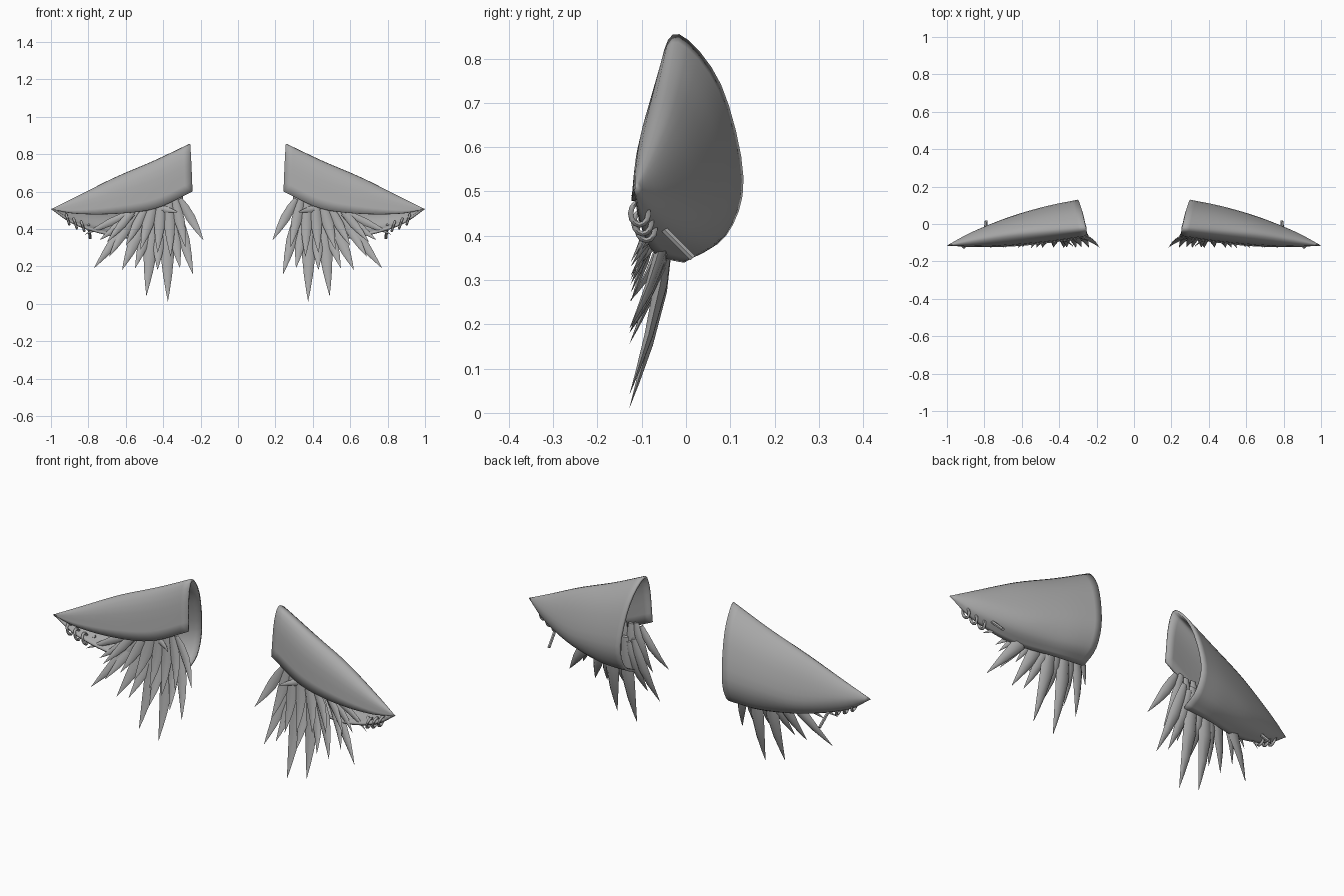
import bpy, bmesh, math
from mathutils import Vector, Matrix

cube = bpy.data.objects.get("Cube")
if cube:
    bpy.data.objects.remove(cube, do_unlink=True)

grey = bpy.data.materials.new("plain_grey")
grey.use_nodes = True
tone = (0.4, 0.4, 0.4, 1)
grey.diffuse_color = tone
grey.node_tree.nodes["Principled BSDF"].inputs["Base Color"].default_value = tone


def finish(bm, name, angle, thickness=0):
    """Turn a bmesh into a mirrored, smooth shaded object."""
    mesh = bpy.data.meshes.new(name)
    bm.to_mesh(mesh)
    bm.free()
    mesh.materials.append(grey)
    obj = bpy.data.objects.new(name, mesh)
    bpy.context.collection.objects.link(obj)
    bpy.ops.object.select_all(action="DESELECT")
    obj.select_set(True)
    bpy.context.view_layer.objects.active = obj
    bpy.ops.object.shade_smooth_by_angle(angle=math.radians(angle))
    if thickness:
        solid = obj.modifiers.new("thickness", "SOLIDIFY")
        solid.thickness = thickness
        solid.offset = -1
    mirror = obj.modifiers.new("other_side", "MIRROR")
    mirror.use_mirror_merge = False
    return obj


def spline(points, steps):
    """Sample a smooth curve that passes through the points."""
    pts = [2 * points[0] - points[1]] + points + [2 * points[-1] - points[-2]]
    out = []
    for a, b, c, d in zip(pts, pts[1:], pts[2:], pts[3:]):
        for i in range(steps):
            t = i / steps
            out.append(b + (c - a) * t / 2 + (2 * a - 5 * b + 4 * c - d) * t**2 / 2
                       + (3 * b - a - 3 * c + d) * t**3 / 2)
    return out + [points[-1]]


def bulge(a, b, corner_y, corner_z, push):
    """Middle of two section points, pushed towards a corner."""
    mid = (a + b) / 2
    return mid.lerp(Vector((mid.x, corner_y, corner_z)), push)


# Ear shell: four rails (front edge, ridge, back, lower edge) from base to tip
tip = (1, -.115, .506)
front = [(.243, -.07, .6), (.44, -.1, .51), (.65, -.12, .482), (.86, -.123, .482), tip]
ridge = [(.26, -.015, .855), (.45, -.03, .765), (.66, -.05, .675), (.86, -.085, .575), tip]
back = [(.3, .13, .53), (.47, .095, .5), (.66, .04, .47), (.86, -.04, .49), tip]
lower = [(.3, 0, .345), (.46, -.01, .34), (.67, -.07, .36), (.87, -.1, .42), tip]
rails = [spline([Vector(p) for p in r], 5) for r in (front, ridge, back, lower)]

bm = bmesh.new()
rows = []
for f, r, b, l in zip(*rails):
    section = [f, bulge(f, r, f.y, r.z, .5), r, bulge(r, b, b.y, r.z, .3),
               b, bulge(b, l, b.y, l.z, .4), l]
    rows.append([bm.verts.new(p) for p in spline(section, 4)])
for row, nxt in zip(rows[:-1], rows[1:]):
    for i in range(len(row) - 1):
        bm.faces.new((row[i], nxt[i], nxt[i + 1], row[i + 1]))
bmesh.ops.remove_doubles(bm, verts=bm.verts, dist=.0005)
finish(bm, "ear_shell", 50, .012)


# Fur: flattened, bowed locks that run to a point
def lock(bm, root, end, width, bow=.02, sides=6):
    root, end = Vector(root), Vector(end)
    axis = (end - root).normalized()
    across = axis.cross(Vector((0, 1, 0))).normalized()
    depth = axis.cross(across)
    rings = []
    for t, size in ((0, .5), (.2, .9), (.45, 1), (.7, .65), (.88, .28)):
        centre = root.lerp(end, t) - depth * bow * math.sin(math.pi * t)
        ring = []
        for i in range(sides):
            a = math.tau * i / sides
            offset = across * math.cos(a) + depth * math.sin(a) * .45
            ring.append(bm.verts.new(centre + offset * width * size / 2))
        rings.append(ring)
    point = bm.verts.new(end)
    bm.faces.new(rings[0])
    for i in range(sides):
        j = (i + 1) % sides
        for a, b in zip(rings, rings[1:]):
            bm.faces.new((a[i], a[j], b[j], b[i]))
        bm.faces.new((rings[-1][i], rings[-1][j], point))


# Each lock: root x, root z, tip x, tip z, width
long_locks = [(.38, .5, .375, .01, .075), (.45, .5, .49, .04, .075),
              (.48, .5, .62, .18, .07), (.53, .5, .77, .19, .065),
              (.33, .5, .24, .155, .06), (.36, .48, .31, .19, .06),
              (.42, .46, .43, .18, .065), (.46, .46, .55, .19, .06),
              (.55, .48, .69, .25, .05)]
short_locks = [(.31, .56, .185, .34, .05), (.34, .57, .28, .3, .055),
               (.37, .56, .36, .25, .06), (.41, .56, .43, .27, .06),
               (.45, .54, .52, .29, .06), (.49, .52, .6, .31, .05),
               (.55, .51, .7, .33, .045), (.46, .52, .32, .49, .035)]
side_locks = [(.57, .49, .82, .37, .04), (.56, .48, .74, .34, .045)]
bm = bmesh.new()
for locks, root_y, tip_y in ((long_locks, -.035, -.128), (short_locks, -.07, -.125),
                             (side_locks, -.06, -.1)):
    for x, z, tx, tz, width in locks:
        lock(bm, (x, root_y, z), (tx, tip_y, tz), width)
bmesh.ops.recalc_face_normals(bm, faces=bm.faces)
finish(bm, "inner_fur", 60)


# Earrings: small hoops through the lower edge
def tube(bm, path, radius, closed=False, sides=6):
    rings = []
    count = len(path)
    for k, p in enumerate(path):
        nxt = path[(k + 1) % count] if closed or k < count - 1 else p
        prv = path[k - 1] if closed or k else p
        axis = (nxt - prv).normalized()
        side = Vector((1, 0, 0))
        up = axis.cross(side).normalized()
        rings.append([bm.verts.new(p + radius * (side * math.cos(math.tau * i / sides)
                                                 + up * math.sin(math.tau * i / sides)))
                      for i in range(sides)])
    for a, b in zip(rings, rings[1:] + rings[:1] if closed else rings[1:]):
        for i in range(sides):
            j = (i + 1) % sides
            bm.faces.new((a[i], a[j], b[j], b[i]))
    if not closed:
        bm.faces.new(rings[0])
        bm.faces.new(rings[-1])


bm = bmesh.new()
for x, y, z in ((.83, -.09, .415), (.87, -.098, .43), (.91, -.105, .45)):
    turn = Matrix.Rotation(.3, 3, "Y")
    hoop = [Vector((x, y, z)) + turn @ Vector((0, .02 * math.cos(a), .027 * math.sin(a)))
            for a in (math.tau * i / 12 for i in range(12))]
    tube(bm, hoop, .007, closed=True)
bmesh.ops.recalc_face_normals(bm, faces=bm.faces)
finish(bm, "earring_hoops", 60)

# Bar pierced through the back of the shell
bm = bmesh.new()
tube(bm, [Vector((.8, -.06, .425)), Vector((.79, .015, .35))], .008)
bmesh.ops.recalc_face_normals(bm, faces=bm.faces)
finish(bm, "earring_bar", 40)
